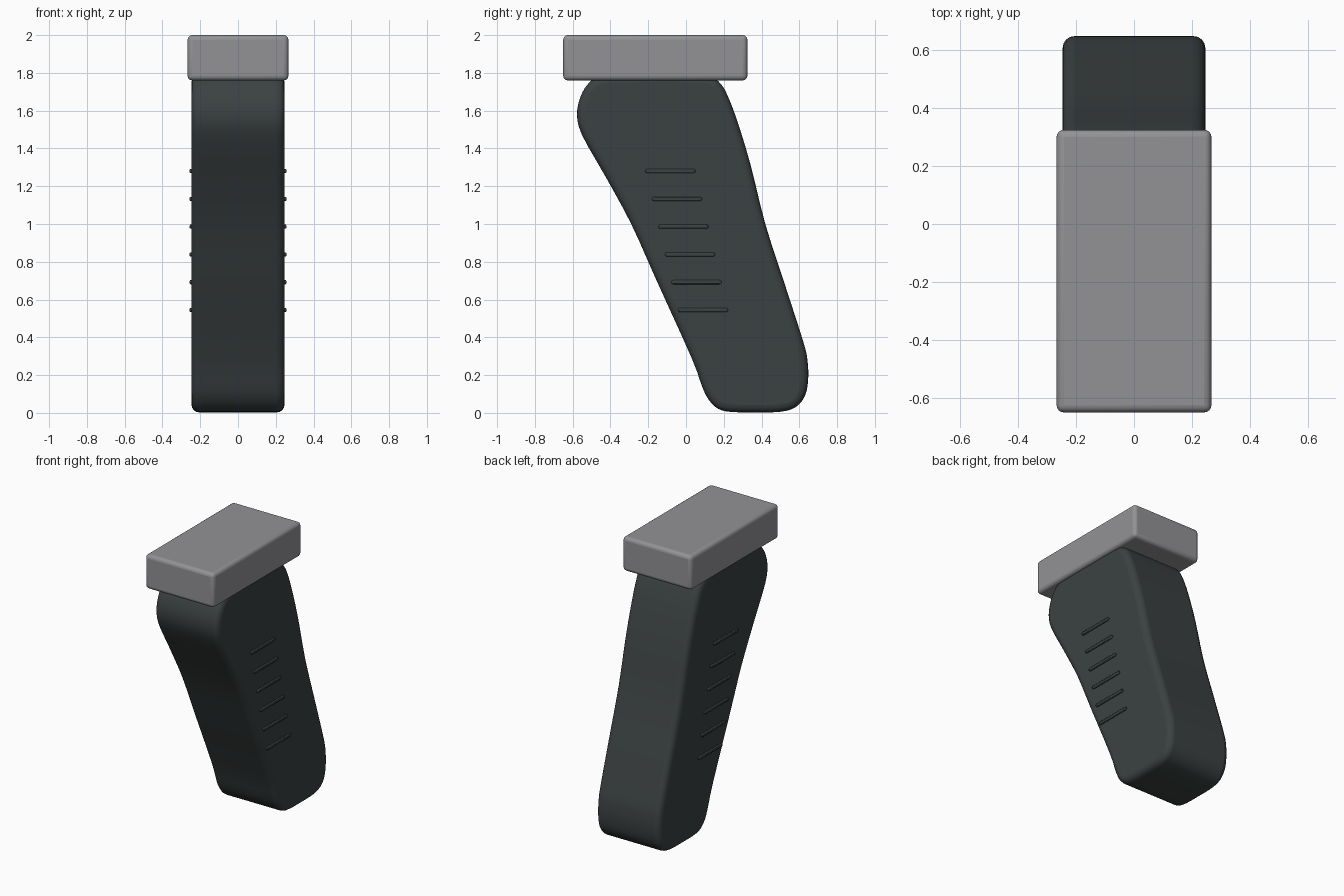
import bpy, bmesh, math
from mathutils import Vector

cube = bpy.data.objects.get("Cube")
if cube:
    bpy.data.objects.remove(cube, do_unlink=True)


def material(name, rgb):
    m = bpy.data.materials.new(name)
    m.use_nodes = True
    m.diffuse_color = (*rgb, 1)
    bsdf = next(n for n in m.node_tree.nodes if n.type == 'BSDF_PRINCIPLED')
    bsdf.inputs["Base Color"].default_value = (*rgb, 1)
    return m


grey = material("light grey", (0.29, 0.29, 0.305))
dark = material("dark green grey", (0.044, 0.053, 0.053))


def finish(name, bm, mat, bevel=0, segments=4):
    bmesh.ops.recalc_face_normals(bm, faces=bm.faces)
    me = bpy.data.meshes.new(name)
    bm.to_mesh(me)
    bm.free()
    ob = bpy.data.objects.new(name, me)
    bpy.context.collection.objects.link(ob)
    me.materials.append(mat)
    if bevel:
        mod = ob.modifiers.new("rounded edges", 'BEVEL')
        mod.width, mod.segments = bevel, segments
        mod.limit_method, mod.angle_limit = 'ANGLE', math.radians(60)
        mod.use_clamp_overlap = False
    bpy.ops.object.select_all(action='DESELECT')
    bpy.context.view_layer.objects.active = ob
    ob.select_set(True)
    bpy.ops.object.shade_smooth_by_angle(angle=math.radians(40))
    return ob


def smooth_loop(points, steps=3):
    """Closed Catmull-Rom curve through the points."""
    p = [Vector(q) for q in points]
    n, out = len(p), []
    for i in range(n):
        a, b, c, d = (p[(i + k) % n] for k in (-1, 0, 1, 2))
        for s in range(steps):
            t = s / steps
            out.append(0.5 * (2 * b + (c - a) * t + (2 * a - 5 * b + 4 * c - d) * t * t
                              + (3 * b - a - 3 * c + d) * t ** 3))
    return out


def prism(outline, x0, x1):
    """Extrude a (y, z) outline along x."""
    bm = bmesh.new()
    face = bm.faces.new([bm.verts.new((x0, y, z)) for y, z in outline])
    ext = bmesh.ops.extrude_face_region(bm, geom=[face])
    moved = [v for v in ext["geom"] if isinstance(v, bmesh.types.BMVert)]
    bmesh.ops.translate(bm, verts=moved, vec=(x1 - x0, 0, 0))
    return bm


# Slanted grip
profile = [
    (0.24, 0.005), (0.37, 0.003), (0.50, 0.006), (0.58, 0.03), (0.63, 0.09), (0.647, 0.18),
    (0.643, 0.28), (0.62, 0.38), (0.52, 0.69), (0.42, 1.0), (0.34, 1.32), (0.27, 1.55),
    (0.22, 1.68), (0.185, 1.74), (0.13, 1.78), (0.0, 1.79), (-0.3, 1.79), (-0.46, 1.78),
    (-0.52, 1.74), (-0.56, 1.67), (-0.577, 1.58), (-0.55, 1.47), (-0.42, 1.24),
    (-0.29, 1.0), (-0.16, 0.71), (0.03, 0.29), (0.085, 0.14), (0.12, 0.07), (0.17, 0.022),
]
finish("grip", prism(smooth_loop(profile), -0.246, 0.246), dark, 0.04)

# Mounting block on top
block = prism([(-0.65, 1.76), (0.325, 1.76), (0.325, 2.0), (-0.65, 2.0)], -0.267, 0.267)
finish("top_block", block, grey, 0.025)

# Raised ribs on both sides of the grip
for side, label in ((1, "left"), (-1, "right")):
    for i in range(6):
        y, z, r, half = -0.083 + 0.0345 * i, 1.28 - 0.147 * i, 0.011, 0.122
        outline = []
        for k in range(14):
            a = -math.pi / 2 + math.pi * (k % 7) / 6 + (math.pi if k > 6 else 0)
            outline.append((y + (half if k < 7 else -half) + r * math.cos(a), z + r * math.sin(a)))
        rib = prism(outline, side * 0.235, side * 0.256)
        finish(f"{label}_rib_{i + 1}", rib, dark, 0.005, 2)
